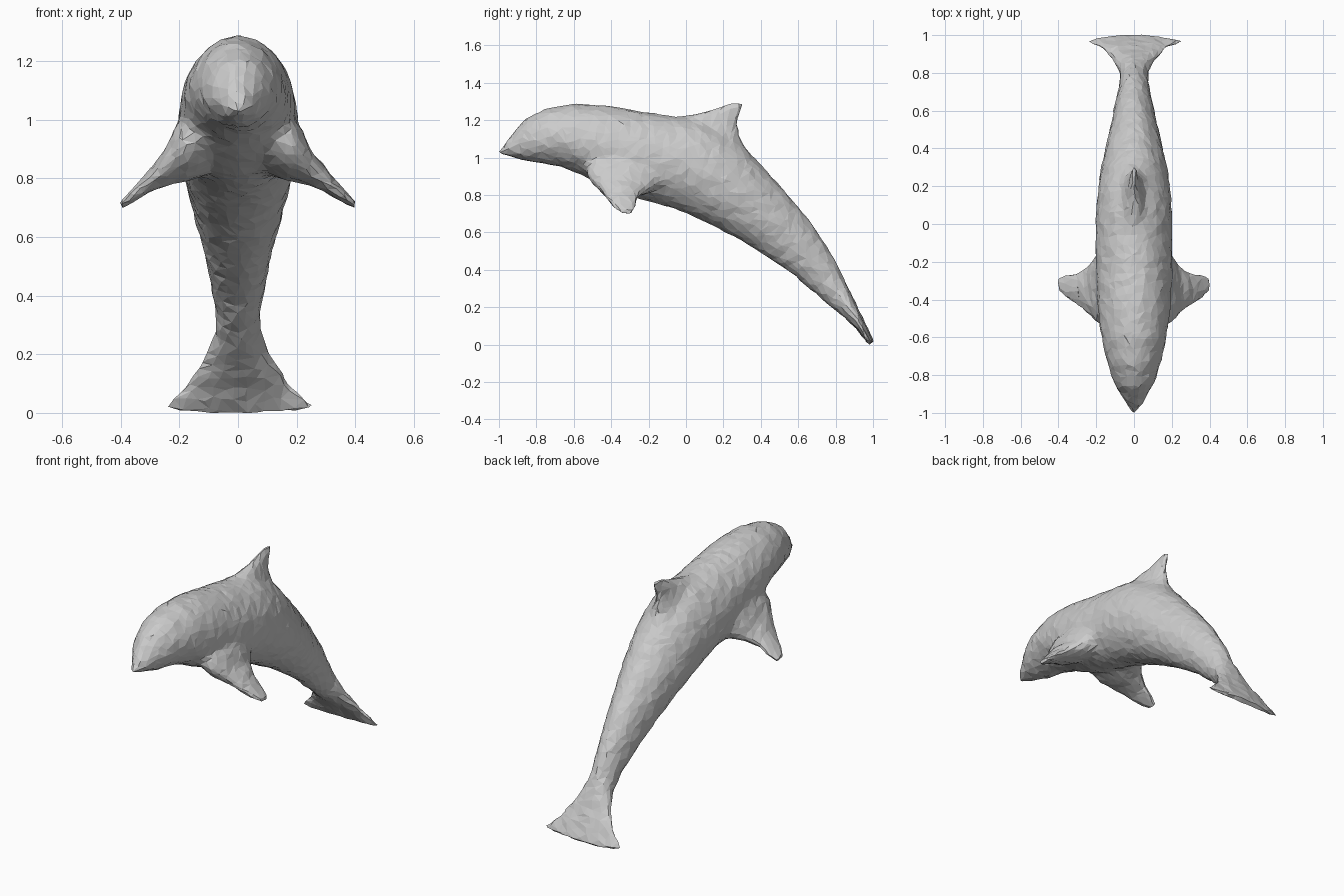
import bpy, bmesh, math
from mathutils import Vector

if "Cube" in bpy.data.objects:
    bpy.data.objects.remove(bpy.data.objects["Cube"])

N = 20
bm = bmesh.new()


def loft(rings, narrow_top=0):
    """Skin elliptical rings given as (centre, half axis, half axis, forward sweep of sides)."""
    loops = []
    for c, u, v, sweep in rings:
        loop = []
        for i in range(N):
            a = 2 * math.pi * i / N
            side = math.sin(a) * (1 - narrow_top * max(math.cos(a), 0))
            p = c + u * math.cos(a) + v * side
            p.y -= sweep * math.sin(a) ** 2
            p.z += sweep * .5 * math.sin(a) ** 2
            loop.append(bm.verts.new(p))
        loops.append(loop)
    for a, b in zip(loops, loops[1:]):
        for i in range(N):
            j = (i + 1) % N
            bm.faces.new((a[i], a[j], b[j], b[i]))
    bm.faces.new(loops[0][::-1])
    bm.faces.new(loops[-1])


def ring(p, q, thick, sweep=0):
    p, q = Vector(p), Vector(q)
    return (p + q) / 2, (p - q) / 2, Vector(thick), sweep


# Body and tail fluke: back (y, z), belly (y, z), half width
body = [
    (-1.0, 1.035, -1.0, 1.022, .008), (-.94, 1.11, -.92, 1.0, .055),
    (-.86, 1.205, -.81, .972, .11), (-.75, 1.264, -.70, .956, .147),
    (-.60, 1.29, -.60, .925, .175), (-.42, 1.28, -.48, .865, .195),
    (-.25, 1.25, -.36, .81, .203), (-.08, 1.224, -.22, .77, .205),
    (.08, 1.20, -.08, .728, .205), (.20, 1.14, .04, .683, .20),
    (.32, 1.052, .16, .625, .187), (.43, .935, .30, .55, .163),
    (.55, .80, .44, .46, .132), (.67, .65, .58, .365, .103),
    (.77, .50, .69, .275, .08), (.84, .36, .77, .205, .075),
    (.90, .235, .85, .14, .115), (.955, .12, .92, .075, .18),
    (1.008, .008, .983, -.005, .265),
]
loft([ring((0, a, b), (0, c, d), (w, 0, 0), .03 if a > 1 else 0)
      for a, b, c, d, w in body], .1)

# Dorsal fin: leading edge (y, z), trailing edge (y, z), half thickness
fin = [
    (-.2, 1.17, .38, .95, .11), (-.03, 1.222, .305, 1.08, .065),
    (.11, 1.245, .272, 1.165, .036), (.195, 1.274, .282, 1.225, .02),
    (.25, 1.296, .308, 1.288, .01),
]
loft([ring((0, a, b), (0, c, d), (t, 0, 0)) for a, b, c, d, t in fin])

# Flippers: x, leading edge (y, z), trailing edge (y, z), half thickness
flipper = [
    (.05, -.50, .97, -.14, .92, .06), (.14, -.54, .94, -.13, .88, .10),
    (.195, -.53, .905, -.15, .865, .095), (.24, -.48, .85, -.22, .825, .055),
    (.30, -.43, .795, -.262, .785, .034), (.36, -.39, .74, -.268, .738, .021),
    (.402, -.355, .71, -.29, .705, .011),
]
for s in (1, -1):
    loft([ring((s * x, a, b), (s * x, c, d), (s * t * .2, 0, t))
          for x, a, b, c, d, t in flipper])

bmesh.ops.recalc_face_normals(bm, faces=bm.faces)
mesh = bpy.data.meshes.new("dolphin_body")
bm.to_mesh(mesh)
bm.free()
dolphin = bpy.data.objects.new("dolphin_body", mesh)
bpy.context.collection.objects.link(dolphin)

# Fuse the parts into one skin
fuse = dolphin.modifiers.new("fuse", 'REMESH')
fuse.mode = 'VOXEL'
fuse.voxel_size = .009
graph = bpy.context.evaluated_depsgraph_get()
dolphin.data = bpy.data.meshes.new_from_object(dolphin.evaluated_get(graph))
dolphin.modifiers.clear()

# Blend the flipper and fin roots strongly, the thin tips only lightly
roots = dolphin.vertex_groups.new(name="roots")
for v in dolphin.data.vertices:
    x, y, z = v.co
    if -.8 < y < .6 and not (z > 1.13 and y > .05):
        w = min(1, max(0, (.29 - abs(x)) / .08))
        roots.add([v.index], w, 'REPLACE')
for group, count in (("", 8), ("roots", 70)):
    soften = dolphin.modifiers.new("soften", 'SMOOTH')
    soften.vertex_group = group
    soften.factor = .5
    soften.iterations = count

# Roughen slightly and reduce to irregular flat facets
noise = bpy.data.textures.new("skin_bumps", 'CLOUDS')
noise.noise_scale = .06
bumps = dolphin.modifiers.new("bumps", 'DISPLACE')
bumps.texture = noise
bumps.strength = .012
bumps.mid_level = .5
facet = dolphin.modifiers.new("facet", 'DECIMATE')
facet.ratio = .035
